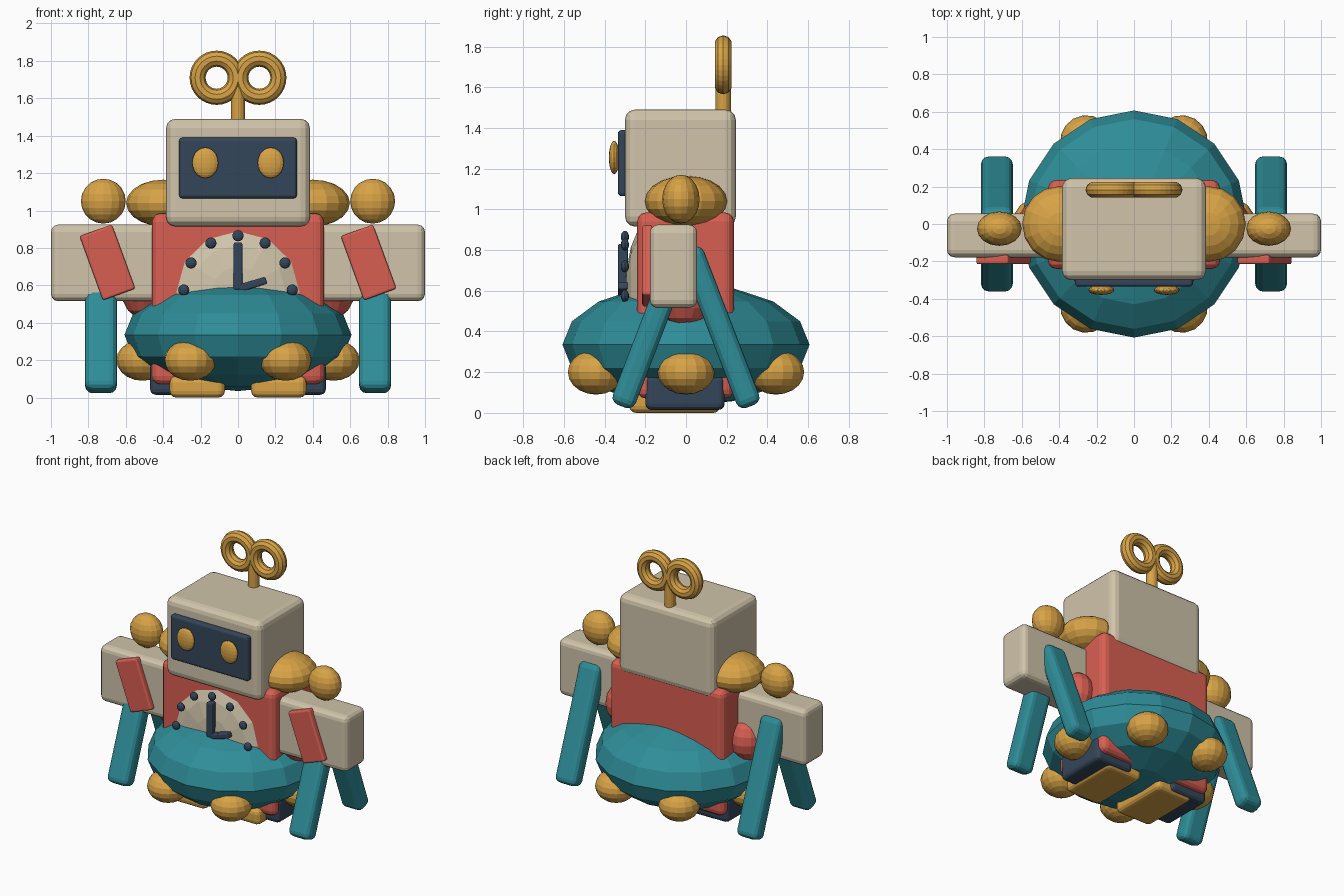
import bpy
from math import radians, sin, cos, pi

old = bpy.data.objects.get("Cube")
if old:
    bpy.data.objects.remove(old, do_unlink=True)


def material(name, hex_code):
    def linear(c):
        return c / 12.92 if c <= 0.04045 else ((c + 0.055) / 1.055) ** 2.4
    rgb = [linear(int(hex_code[i:i + 2], 16) / 255) for i in (0, 2, 4)]
    m = bpy.data.materials.new(name)
    m.use_nodes = True
    m.diffuse_color = (*rgb, 1)
    m.node_tree.nodes["Principled BSDF"].inputs["Base Color"].default_value = (*rgb, 1)
    return m


teal = material("teal", "2E8D98")
gold = material("gold", "D8A346")
cream = material("cream", "D0C4AA")
red = material("coral red", "D95F52")
navy = material("navy", "34465A")


def finish(name, mat):
    ob = bpy.context.object
    ob.name = name
    ob.data.materials.append(mat)
    return ob


def box(name, mat, lo, hi, bevel=0.04, tilt=(0, 0, 0), segments=3):
    """Rounded box between two corners, optionally tilted about its centre."""
    centre = [(a + b) / 2 for a, b in zip(lo, hi)]
    bpy.ops.mesh.primitive_cube_add(size=1, location=centre)
    ob = finish(name, mat)
    ob.scale = [b - a for a, b in zip(lo, hi)]
    bpy.ops.object.transform_apply(location=False, rotation=False, scale=True)
    ob.rotation_euler = [radians(t) for t in tilt]
    mod = ob.modifiers.new("rounding", "BEVEL")
    mod.width = bevel
    mod.segments = segments
    return ob


def ball(name, mat, centre, radii, segments=16, rings=8, turn=(0, 0, 0)):
    """Faceted ellipsoid; radii are given along its own axes."""
    bpy.ops.mesh.primitive_uv_sphere_add(segments=segments, ring_count=rings,
                                         radius=1, location=centre)
    ob = finish(name, mat)
    ob.scale = radii
    ob.rotation_euler = [radians(t) for t in turn]
    return ob


# Head with face screen
box("head", cream, (-0.385, -0.3, 0.915), (0.385, 0.245, 1.49), 0.05)
box("face_screen", navy, (-0.315, -0.335, 1.065), (0.315, -0.28, 1.39), 0.018)

# Torso and round skirt
box("torso", red, (-0.46, -0.24, 0.07), (0.46, 0.235, 0.985), 0.045)
ball("skirt", teal, (0, 0, 0.335), (0.607, 0.607, 0.3))

# Ring of balls under the skirt
for i in range(6):
    a = i * pi / 3
    ball(f"skirt_ball_{i + 1}", gold, (0.51 * cos(a), 0.51 * sin(a), 0.2),
         (0.14, 0.14, 0.11), 16, 10, (0, 0, 60 * i))

# Clock on the belly
ball("clock_face", cream, (0, -0.2, 0.565), (0.36, 0.355, 0.1), 12, 8, (90, 0, 0))
for i in range(7):
    a = i * pi / 6
    ball(f"hour_dot_{i + 1}", navy, (0.29 * cos(a), -0.3, 0.575 + 0.29 * sin(a)),
         (0.03, 0.02, 0.03), 12, 8)
box("minute_hand", navy, (-0.023, -0.335, 0.575), (0.023, -0.285, 0.83), 0.01)
box("hour_hand", navy, (0, -0.335, 0.585), (0.155, -0.285, 0.625), 0.01, (0, -17, 0))

# Winding key
bpy.ops.mesh.primitive_cylinder_add(vertices=16, radius=0.038, depth=0.24,
                                    location=(0, 0.183, 1.56))
finish("key_stem", gold)
for side, x in (("left", 0.114), ("right", -0.114)):
    bpy.ops.mesh.primitive_torus_add(major_segments=32, minor_segments=10,
                                     major_radius=0.102, minor_radius=0.043,
                                     location=(x, 0.183, 1.71),
                                     rotation=(pi / 2, 0, 0))
    finish(f"key_loop_{side}", gold)

# Paired parts
for side, s in (("left", 1), ("right", -1)):
    def pair(name, mat, lo, hi, *rest):
        xs = sorted((s * lo[0], s * hi[0]))
        return box(f"{name}_{side}", mat, (xs[0], *lo[1:]), (xs[1], *hi[1:]), *rest)

    ball(f"eye_{side}", gold, (s * 0.175, -0.353, 1.255), (0.07, 0.026, 0.082), 16, 10)
    ball(f"shoulder_{side}", gold, (s * 0.4, 0, 1.04), (0.198, 0.202, 0.125), 16, 10)
    ball(f"hip_{side}", red, (s * 0.5, -0.01, 0.575), (0.125, 0.14, 0.155))
    ball(f"arm_knob_{side}", gold, (s * 0.72, -0.025, 1.05), (0.12, 0.092, 0.12), 16, 10)

    # Arm, with a slanted plate and two splayed struts
    pair("arm", cream, (0.4, -0.178, 0.515), (1.0, 0.055, 0.925))
    pair("arm_plate", red, (0.606, -0.215, 0.54), (0.79, -0.165, 0.905),
         0.012, (0, -20, 0))
    for end, d in (("front", -1), ("back", 1)):
        y = d * 0.168
        pair(f"{end}_strut", teal, (0.648, y - 0.06, 0.005), (0.818, y + 0.06, 0.835),
             0.04, (d * 21, 0, 0))

    # Foot
    pair("shoe", navy, (0.17, -0.2, 0.015), (0.47, 0.19, 0.19), 0.03)
    pair("sole", gold, (0.07, -0.28, 0), (0.365, 0.17, 0.115), 0.035)
